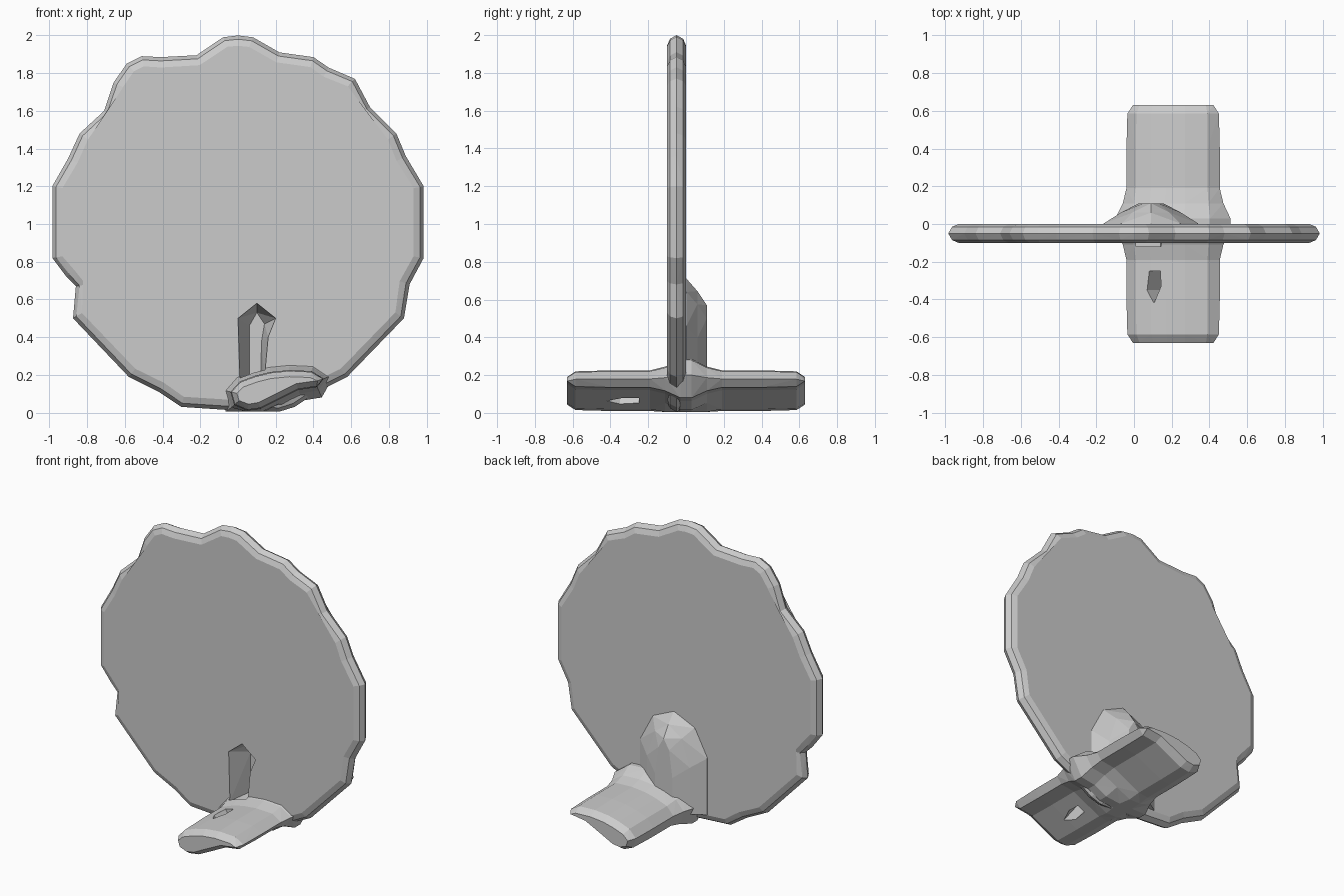
import bpy, bmesh
from mathutils import Vector

if "Cube" in bpy.data.objects:
    bpy.data.objects.remove(bpy.data.objects["Cube"])


def inset(pts, d):
    """Move a closed 2D outline inward by d (negative grows it)."""
    n = len(pts)
    area = sum(pts[i][0] * pts[(i + 1) % n][1] - pts[(i + 1) % n][0] * pts[i][1] for i in range(n))
    s = 1 if area > 0 else -1
    out = []
    for i in range(n):
        t = Vector(pts[(i + 1) % n]) - Vector(pts[i - 1])
        t.normalize()
        out.append((pts[i][0] - t.y * s * d, pts[i][1] + t.x * s * d))
    return out


def loft(name, loops):
    """Skin a list of equal-length 3D loops and cap the ends."""
    bm = bmesh.new()
    rings = [[bm.verts.new(p) for p in loop] for loop in loops]
    for a, b in zip(rings, rings[1:]):
        for i in range(len(a)):
            j = (i + 1) % len(a)
            bm.faces.new((a[i], a[j], b[j], b[i]))
    bm.faces.new(rings[0])
    bm.faces.new(rings[-1])
    bmesh.ops.triangulate(bm, faces=bm.faces[:])
    bmesh.ops.recalc_face_normals(bm, faces=bm.faces[:])
    if bm.calc_volume(signed=True) < 0:
        bmesh.ops.reverse_faces(bm, faces=bm.faces[:])
    mesh = bpy.data.meshes.new(name)
    bm.to_mesh(mesh)
    bm.free()
    ob = bpy.data.objects.new(name, mesh)
    bpy.context.collection.objects.link(ob)
    return ob


def at_y(pts, y):
    return [(x, y, max(z, 0.005)) for x, z in pts]


def combine(target, other, operation):
    """Boolean with the first solver that keeps the full-height body."""
    mod = target.modifiers.new(operation.lower(), 'BOOLEAN')
    mod.object, mod.operation = other, operation
    result = None
    for solver in ('MANIFOLD', 'EXACT', 'FLOAT'):
        try:
            mod.solver = solver
        except TypeError:
            continue
        bpy.context.view_layer.update()
        deps = bpy.context.evaluated_depsgraph_get()
        mesh = bpy.data.meshes.new_from_object(target.evaluated_get(deps), depsgraph=deps)
        zs = [v.co.z for v in mesh.vertices]
        changed = len(zs) != len(target.data.vertices)
        if zs and changed and max(zs) - min(zs) > 1.9:
            result = mesh
            break
    target.modifiers.remove(mod)
    if result:
        target.data = result
    if result or operation == 'DIFFERENCE':
        bpy.data.objects.remove(other)


# wavy disc with a chamfered rim
rim = [(0, 2), (.08, 1.99), (.22, 1.91), (.40, 1.885), (.48, 1.83), (.62, 1.77), (.70, 1.62),
       (.84, 1.48), (.89, 1.36), (.985, 1.2), (.985, .82), (.91, .68), (.88, .50), (.58, .19),
       (.42, .11), (.30, .03), (.22, .005), (0, .01), (-.30, .03), (-.42, .11), (-.58, .19),
       (-.875, .50), (-.86, .67), (-.91, .72), (-.985, .82), (-.985, 1.2), (-.90, 1.35),
       (-.84, 1.48), (-.71, 1.6), (-.66, 1.75), (-.59, 1.85), (-.51, 1.89), (-.41, 1.885),
       (-.22, 1.895), (-.08, 1.99)]
disc = loft("scalloped_disc", [at_y(inset(rim, d), y) for d, y in
            [(.055, -.10), (.02, -.085), (0, -.05), (.02, -.015), (.055, 0)]])

# curved foot plate, flaring where it meets the disc
plate = [(-.02, .04), (-.04, .11), (.01, .165), (.09, .195), (.17, .215), (.27, .225), (.39, .22),
         (.455, .18), (.42, .135), (.32, .12), (.22, .07), (.12, .02), (.05, .01)]
stations = [(.63, .035), (.585, .005), (.4, 0), (.19, 0), (.11, -.02), (.03, -.06)]
loops = [at_y(inset(plate, d), -y) for y, d in stations]
loops += [at_y(inset(plate, d), y) for y, d in reversed(stations)]
foot = loft("foot_plate", loops)


# rounded swelling on the back
def arch(w, top):
    c = .09
    return [(c - w, .08), (c - w, top - .25), (c - w * .62, top - .07), (c, top),
            (c + w * .62, top - .07), (c + w, top - .25), (c + w, .08)]


bump = loft("back_swelling", [at_y(arch(w, t), y) for w, t, y in
            [(.26, .72, -.03), (.25, .71, .003), (.16, .645, .06), (.065, .57, .11)]])
combine(disc, foot, 'UNION')
combine(disc, bump, 'UNION')

# pointed recess in the front
slot = [(.01, .17), (0, .50), (.10, .58), (.20, .50), (.16, .40), (.14, .18)]
deep = [(.06, .19), (.06, .46), (.10, .53), (.14, .47), (.125, .38), (.12, .2)]
recess = loft("recess_cutter", [at_y(slot, -.12), at_y(slot, -.095), at_y(deep, .05)])
recess.hide_render = True
combine(disc, recess, 'DIFFERENCE')

# slanted hole through the front half of the foot
hole = [(.09, -.25), (.16, -.25), (.165, -.33), (.12, -.42), (.075, -.35)]
cutter = loft("hole_cutter", [[(x + dx, y, z) for x, y in hole] for dx, z in [(-.06, .26), (.15, -.02)]])
cutter.hide_render = True
combine(disc, cutter, 'DIFFERENCE')

# faceted finish
for poly in disc.data.polygons:
    poly.use_smooth = False
